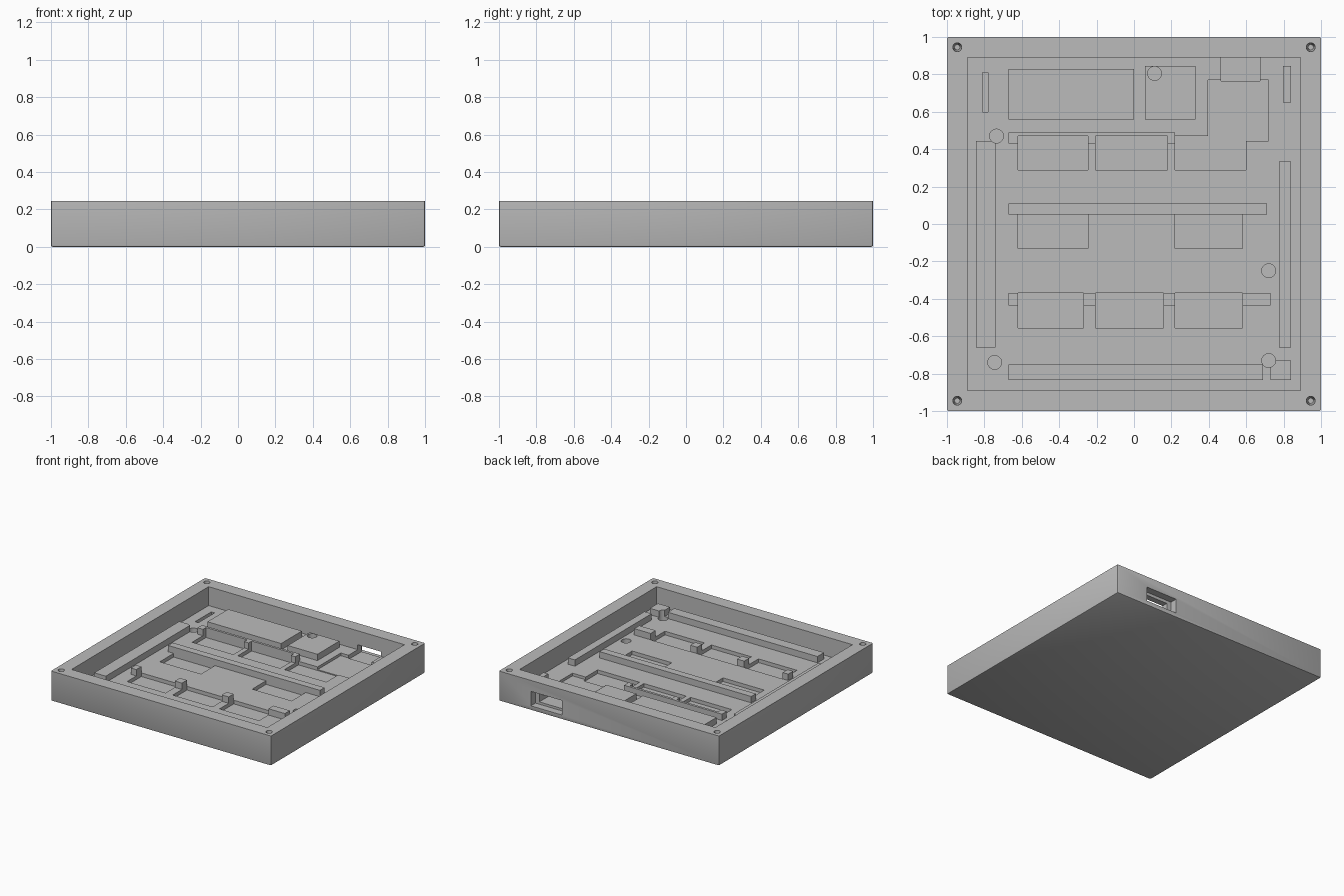
import bpy
import bmesh
import math

if "Cube" in bpy.data.objects:
    bpy.data.objects.remove(bpy.data.objects["Cube"], do_unlink=True)

HEIGHT, FLOOR, RAISED, POCKET = 0.245, 0.09, 0.142, 0.06

grey = bpy.data.materials.new("plain grey")
grey.use_nodes = True
grey.diffuse_color = (0.5, 0.5, 0.5, 1)
grey.node_tree.nodes["Principled BSDF"].inputs["Base Color"].default_value = (0.5, 0.5, 0.5, 1)


def make_object(name, bm):
    mesh = bpy.data.meshes.new(name)
    bm.to_mesh(mesh)
    bm.free()
    mesh.materials.append(grey)
    obj = bpy.data.objects.new(name, mesh)
    bpy.context.scene.collection.objects.link(obj)
    return obj


def box(name, x0, x1, y0, y1, z0, z1):
    bm = bmesh.new()
    bmesh.ops.create_cube(bm, size=1)
    for v in bm.verts:
        v.co = (x1 if v.co.x > 0 else x0, y1 if v.co.y > 0 else y0, z1 if v.co.z > 0 else z0)
    return make_object(name, bm)


def round_cutter(name, x, y, z0, z1, bottom, top):
    bm = bmesh.new()
    bmesh.ops.create_cone(bm, cap_ends=True, segments=32, radius1=bottom, radius2=top, depth=z1 - z0)
    bmesh.ops.translate(bm, verts=bm.verts, vec=(x, y, (z0 + z1) / 2))
    return make_object(name, bm)


def bounds(obj):
    cos = [v.co for v in obj.data.vertices]
    return [(min(c[i] for c in cos), max(c[i] for c in cos)) for i in range(3)]


def overlaps(a, b):
    return all(p[0] < q[1] and q[0] < p[1] for p, q in zip(bounds(a), bounds(b)))


def cut(obj, cutters):
    for cutter in cutters:
        if not overlaps(obj, cutter):
            continue
        mod = obj.modifiers.new("cut", 'BOOLEAN')
        mod.operation, mod.solver, mod.object = 'DIFFERENCE', 'EXACT', cutter
    bpy.context.view_layer.update()
    result = bpy.data.meshes.new_from_object(obj.evaluated_get(bpy.context.evaluated_depsgraph_get()))
    obj.modifiers.clear()
    obj.data = result


# Tray body with softened bottom and upright edges
tray = box("tray", -1, 1, -1, 1, 0, HEIGHT)
bm = bmesh.new()
bm.from_mesh(tray.data)
soft = [e for e in bm.edges if min(v.co.z for v in e.verts) < 0.01]
bmesh.ops.bevel(bm, geom=soft, offset=0.009, segments=2, profile=0.5, affect='EDGES')
bm.to_mesh(tray.data)
bm.free()

# Raised rails and blocks on the tray floor
raised = {
    "large_block": (-0.67, 0, 0.56, 0.83),
    "square_block": (0.06, 0.33, 0.56, 0.845),
    "back_rail": (-0.67, 0.22, 0.43, 0.49),
    "middle_rail": (-0.67, 0.71, 0.05, 0.11),
    "front_row_rail": (-0.67, 0.73, -0.435, -0.37),
    "front_rail": (-0.67, 0.69, -0.835, -0.75),
    "right_side_rail": (-0.845, -0.74, -0.66, 0.445),
    "left_side_rail": (0.775, 0.84, -0.66, 0.335),
    "corner_block": (0.73, 0.84, -0.835, -0.73),
    "short_rail": (0.797, 0.84, 0.65, 0.845),
}
parts = [box(n, *r, FLOOR - 0.01, RAISED) for n, r in raised.items()]

# Cavity, rectangular pockets and the port through the back wall
cutters = [box("cavity", -0.89, 0.89, -0.89, 0.89, FLOOR, 0.4)]
rows = [
    (0.29, 0.47, [(-0.62, -0.245), (-0.205, 0.18), (0.22, 0.6)]),
    (-0.13, 0.05, [(-0.62, -0.245), (0.22, 0.58)]),
    (-0.555, -0.369, [(-0.62, -0.27), (-0.205, 0.157), (0.22, 0.58)]),
]
for y0, y1, spans in rows:
    cutters += [box("pocket", x0, x1, y0, y1, POCKET, 0.35) for x0, x1 in spans]
cutters += [
    box("port_pocket", 0.395, 0.72, 0.445, 0.77, 0.068, 0.35),
    box("port_slot", 0.465, 0.675, 0.765, 1.1, 0.055, 0.13),
    box("port_recess", 0.425, 0.71, 0.94, 1.1, 0.036, 0.155),
    box("side_groove", -0.81, -0.78, 0.6, 0.81, POCKET, 0.35),
]

# Round sockets in the floor and screw holes in the rim
for x, y in [(-0.735, 0.47), (0.11, 0.805), (0.72, -0.25), (0.72, -0.73), (-0.745, -0.74)]:
    cutters.append(round_cutter("socket", x, y, 0.05, 0.35, 0.037, 0.037))
for x in (-0.945, 0.945):
    for y in (-0.945, 0.945):
        cutters.append(round_cutter("screw_hole", x, y, 0.1, 0.26, 0.014, 0.025))

for part in [tray] + parts:
    cut(part, cutters[1:] if part is not tray else cutters)
for cutter in cutters:
    bpy.data.objects.remove(cutter, do_unlink=True)

# Smooth round walls, keep edges sharp
for obj in bpy.context.scene.objects:
    obj.select_set(obj in [tray] + parts)
bpy.context.view_layer.objects.active = tray
bpy.ops.object.shade_smooth_by_angle(angle=math.radians(30))
